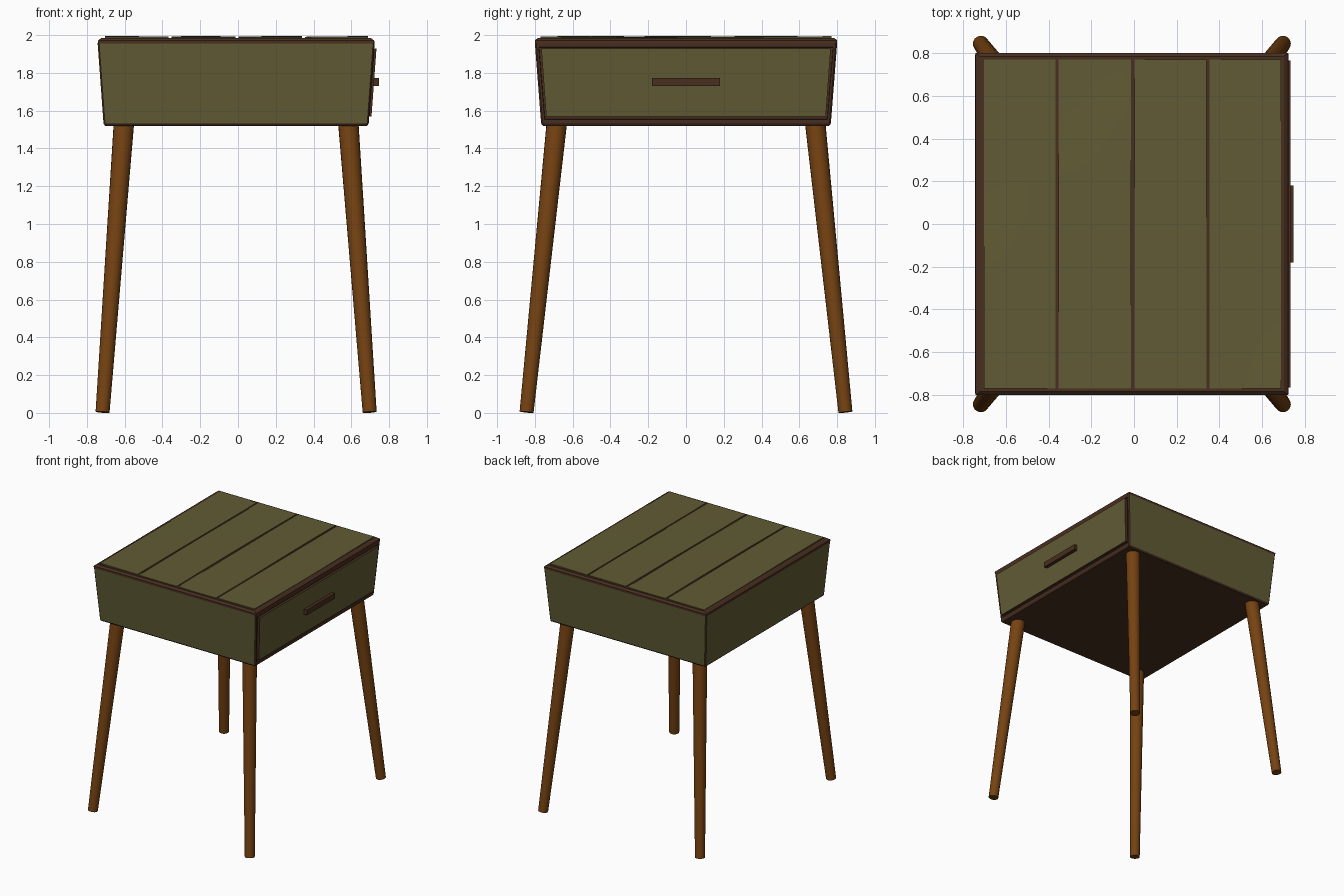
import bpy, bmesh, math
from mathutils import Vector

if "Cube" in bpy.data.objects:
    bpy.data.objects.remove(bpy.data.objects["Cube"])


def material(name, rgb):
    m = bpy.data.materials.new(name)
    m.diffuse_color = (*rgb, 1)
    m.use_nodes = True
    m.node_tree.nodes["Principled BSDF"].inputs["Base Color"].default_value = m.diffuse_color
    return m


OLIVE = material("olive_wood", (0.12, 0.105, 0.035))
TRIM = material("dark_trim", (0.065, 0.028, 0.014))
LEG = material("leg_wood", (0.18, 0.055, 0.006))
CX = -0.01  # body centre in x


def finish(name, bm, *mats):
    bmesh.ops.recalc_face_normals(bm, faces=bm.faces[:])
    me = bpy.data.meshes.new(name)
    bm.to_mesh(me)
    bm.free()
    for m in mats:
        me.materials.append(m)
    ob = bpy.data.objects.new(name, me)
    bpy.context.collection.objects.link(ob)
    return ob


def bridge(a, b, t):
    return a + (b - a) * t


# Tapered cabinet: stacked rectangles (z, half x, half y), chamfered top and bottom
RINGS = [(1.52, 0.694, 0.758), (1.532, 0.702, 0.767), (1.955, 0.733, 0.80),
         (1.972, 0.731, 0.80), (1.985, 0.712, 0.785)]
bm = bmesh.new()
loops = [[bm.verts.new((CX + sx * hx, sy * hy, z))
          for sx, sy in ((-1, -1), (1, -1), (1, 1), (-1, 1))] for z, hx, hy in RINGS]
bm.faces.new(loops[0]).material_index = 1
bm.faces.new(loops[-1]).material_index = 1
drawer_side = None
for k in range(len(loops) - 1):
    for i in range(4):
        j = (i + 1) % 4
        f = bm.faces.new((loops[k][i], loops[k][j], loops[k + 1][j], loops[k + 1][i]))
        f.material_index = 0 if k == 1 and i != 1 else 1
        if k == 1 and i == 1:
            drawer_side = f
bmesh.ops.recalc_face_normals(bm, faces=bm.faces[:])
# Drawer recess in the right side
bmesh.ops.inset_individual(bm, faces=[drawer_side], thickness=0.028, depth=0)
bmesh.ops.inset_individual(bm, faces=[drawer_side], thickness=0.002, depth=-0.012)
# Narrow chamfer on the upright corners
edges = [e for e in bm.edges if {v for v in e.verts} in
         [{loops[1][i], loops[2][i]} for i in range(4)]]
bmesh.ops.bevel(bm, geom=edges, offset=0.008, segments=1, affect='EDGES', material=1)
finish("cabinet", bm, OLIVE, TRIM)


def side_x(z):
    return CX + bridge(0.702, 0.733, (z - 1.532) / 0.423)


# Drawer front: slightly proud, tapering with the cabinet
bm = bmesh.new()
outline = [(-0.740, 1.568), (0.740, 1.568), (0.766, 1.928), (-0.766, 1.928)]
back = [bm.verts.new((side_x(z) - 0.012, y, z)) for y, z in outline]
front = [bm.verts.new((side_x(z) + 0.012, y, z)) for y, z in outline]
bm.faces.new(front)
bm.faces.new(back)
for i in range(4):
    j = (i + 1) % 4
    bm.faces.new((back[i], back[j], front[j], front[i])).material_index = 1
finish("drawer_front", bm, OLIVE, TRIM)


def box(name, lo, hi, mat):
    bm = bmesh.new()
    bmesh.ops.create_cube(bm, size=1)
    lo, hi = Vector(lo), Vector(hi)
    for v in bm.verts:
        v.co = Vector([bridge(lo[i], hi[i], v.co[i] + 0.5) for i in range(3)])
    return finish(name, bm, mat)


# Bar handle
box("drawer_handle", (0.70, -0.18, 1.73), (0.747, 0.18, 1.773), TRIM)


# Four gently uneven top planks
def warp(x, y, n):
    return 0.0035 * math.sin(3.1 * y + 1.7 * n) * math.cos(5 * x + n)


for n, (x0, x1) in enumerate([(-0.703, -0.367), (-0.353, -0.013),
                              (0.003, 0.340), (0.354, 0.688)]):
    bm = bmesh.new()
    bmesh.ops.create_grid(bm, x_segments=4, y_segments=14, size=1)
    for v in bm.verts:
        x, y = bridge(x0, x1, (v.co.x + 1) / 2), v.co.y * 0.77
        v.co = (x, y, 1.991 + warp(x, y, n))
    for f in bm.faces:
        f.smooth = True
    # plank edges drop into the cabinet top
    rim = [e for e in bm.edges if e.is_boundary]
    ret = bmesh.ops.extrude_edge_only(bm, edges=rim)
    for g in ret["geom"]:
        if isinstance(g, bmesh.types.BMVert):
            g.co.z = 1.978
        elif isinstance(g, bmesh.types.BMFace):
            g.smooth = False
    finish(f"top_plank_{n + 1}", bm, OLIVE)

# Splayed, tapered round legs
for sx, xn in ((-1, "left"), (1, "right")):
    for sy, yn in ((-1, "front"), (1, "back")):
        top = Vector((CX + sx * 0.594, sy * 0.684, 1.535))
        foot = Vector((CX + sx * 0.707, sy * 0.844, 0.004))
        axis = top - foot
        bm = bmesh.new()
        bmesh.ops.create_cone(bm, cap_ends=True, segments=20, radius1=0.037,
                              radius2=0.054, depth=axis.length)
        rot = axis.to_track_quat('Z', 'Y')
        for v in bm.verts:
            v.co = rot @ v.co + (top + foot) / 2
        for f in bm.faces:
            f.smooth = len(f.verts) == 4
        for e in bm.edges:
            e.smooth = all(f.smooth for f in e.link_faces)
        finish(f"{yn}_{xn}_leg", bm, LEG)
